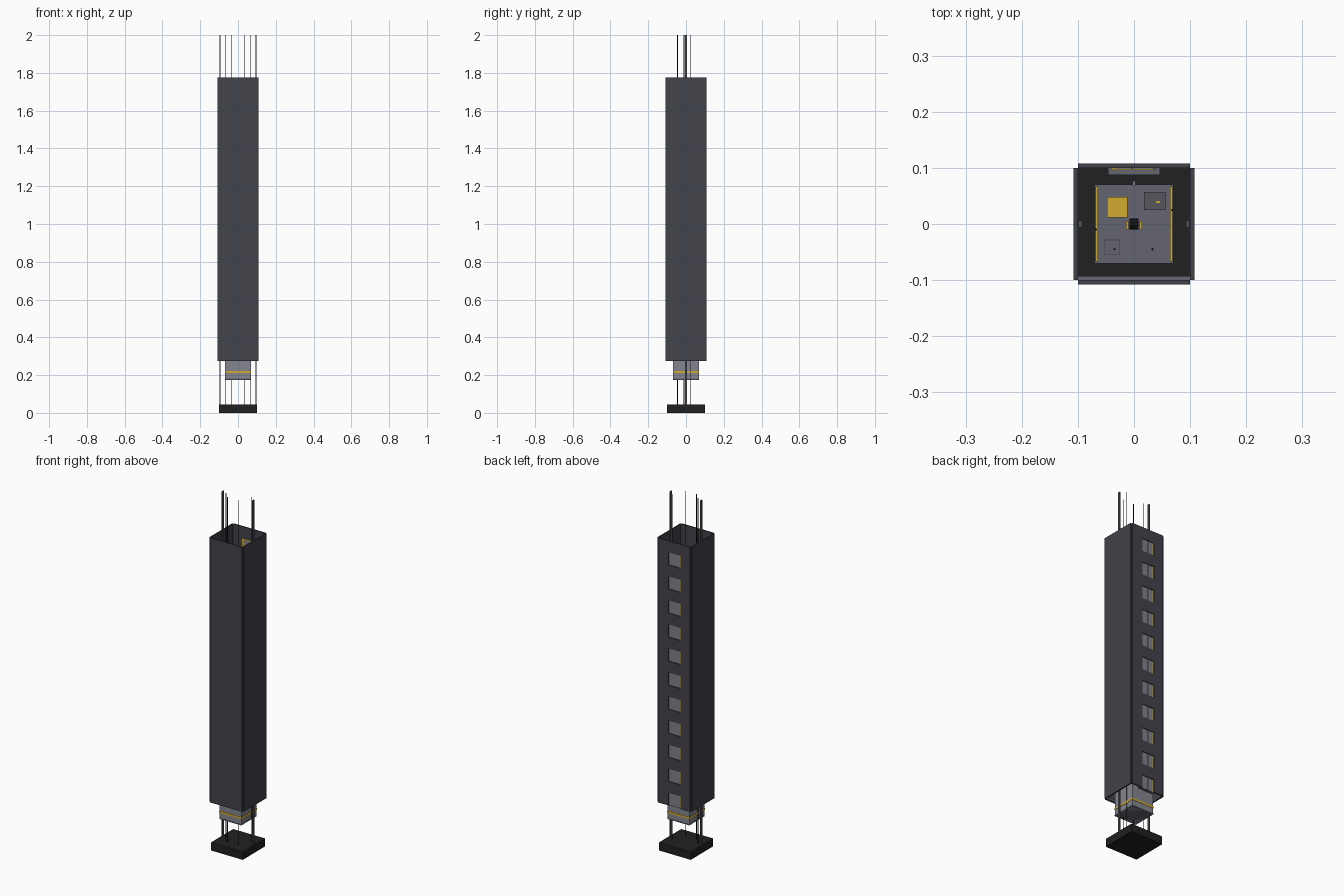
import bpy, bmesh, math
from mathutils import Matrix, Vector

cube = bpy.data.objects.get("Cube")
if cube:
    bpy.data.objects.remove(cube, do_unlink=True)


def material(name, rgb):
    m = bpy.data.materials.new(name)
    m.use_nodes = True
    m.diffuse_color = (*rgb, 1)
    m.node_tree.nodes["Principled BSDF"].inputs["Base Color"].default_value = (*rgb, 1)
    return m


WALL = material("charcoal wall", (0.054, 0.054, 0.07))
BLACK = material("pit black", (0.015, 0.015, 0.015))
LIGHT = material("car panel grey", (0.235, 0.235, 0.28))
STEEL = material("roof steel", (0.125, 0.13, 0.16))
DOOR = material("door grey", (0.22, 0.225, 0.25))
RAIL = material("rail grey", (0.09, 0.095, 0.11))
YELLOW = material("safety yellow", (0.64, 0.41, 0.03))
CABLE = material("cable black", (0.008, 0.008, 0.008))


def finish(name, bm, mat):
    me = bpy.data.meshes.new(name)
    bm.to_mesh(me)
    bm.free()
    me.materials.append(mat)
    ob = bpy.data.objects.new(name, me)
    bpy.context.collection.objects.link(ob)
    return ob


def boxes(name, mat, *ranges):
    """One object from boxes given as (x0, x1, y0, y1, z0, z1)."""
    bm = bmesh.new()
    for x0, x1, y0, y1, z0, z1 in ranges:
        mid = Vector(((x0 + x1) / 2, (y0 + y1) / 2, (z0 + z1) / 2))
        size = Matrix.Diagonal((x1 - x0, y1 - y0, z1 - z0, 1))
        bmesh.ops.create_cube(bm, size=1, matrix=Matrix.Translation(mid) @ size)
    return finish(name, bm, mat)


def rod(name, mat, x, y, z0, z1, r, axis="Z"):
    bm = bmesh.new()
    rot = Matrix.Rotation(math.pi / 2, 4, "Y") if axis == "X" else Matrix()
    bmesh.ops.create_cone(bm, cap_ends=True, segments=10, radius1=r, radius2=r,
                          depth=z1 - z0, matrix=rot)
    ob = finish(name, bm, mat)
    ob.location = (x, y, (z0 + z1) / 2)
    return ob


Z0, Z1, A, B = 0.275, 1.775, 0.1, 0.1075   # shaft bottom, top, inner and outer faces
FLOORS = 11
STEP = (Z1 - Z0) / FLOORS
DH, DX0, DX1 = 0.072, -0.041, 0.035        # doorway height and sides

# Pit block and plain shaft walls
boxes("pit_base", BLACK, (-A, A, -A, A, 0, 0.045))
boxes("front_wall", WALL, (-A, A, -B, -A, Z0, Z1))
for side, s in (("left", 1), ("right", -1)):
    boxes(side + "_wall", WALL, (min(s * A, s * B), max(s * A, s * B), -A, A, Z0, Z1))

# Back wall: two piers and a lintel above each doorway
floors = [Z0 + i * STEP for i in range(FLOORS)]
boxes("back_wall", WALL, (-A, DX0, A, B, Z0, Z1), (DX1, A, A, B, Z0, Z1),
      *[(DX0, DX1, A, B, z + DH, z + STEP) for z in floors])
# Landing doors with two leaves, yellow jambs and headers, and sills inside the shaft
boxes("landing_doors", DOOR,
      *[r for z in floors for r in ((DX0 + 0.007, -0.0035, 0.098, 0.103, z, z + DH),
                                    (-0.003, DX1, 0.098, 0.103, z, z + DH))])
boxes("door_jambs", YELLOW,
      *[r for z in floors for r in ((DX0, DX0 + 0.007, 0.096, 0.104, z, z + DH),
                                    (0.029, 0.039, 0.096, 0.098, z, z + DH),
                                    (DX0, 0.039, 0.096, 0.098, z + DH - 0.006, z + DH))])
boxes("door_sills", STEEL,
      *[(-0.046, 0.046, 0.087, 0.1, z, z + 0.006) for z in floors])

# Beam along the inside of the front wall
boxes("front_beam", STEEL, (-A, A, -A, -0.093, Z0, Z0 + 0.012))

# Guide rails: flat plate and web
for side, s in (("left", 1), ("right", -1)):
    boxes(side + "_guide_rail", RAIL,
          (s * 0.0955 - 0.003, s * 0.0955 + 0.003, -0.0065, 0.0065, 0.045, 2.0))

# Cables
for i, (x, y) in enumerate(((-0.035, -0.045), (0.033, -0.045), (-0.068, -0.01), (0.068, 0.025))):
    rod("cable_%d" % (i + 1), CABLE, x, y, 0.045, 2.0, 0.002)

# Lift car: body, roof panels, warning stripe
C, CB, CT = 0.068, 0.175, 0.31
boxes("car_body", LIGHT, (-C, C, -C, C, CB, CT))
boxes("car_base_trim", STEEL, (-C - 0.001, C + 0.001, -C - 0.001, C + 0.001, CB, CB + 0.006))
boxes("car_stripe", YELLOW, (-C - 0.0015, C + 0.0015, -C - 0.0015, C + 0.0015, 0.21, 0.221))
E, G = 0.07, 0.0004
boxes("car_roof", STEEL, *[(x0, x1, y0, y1, CT, CT + 0.004)
                           for x0, x1 in ((-E, -G), (G, E)) for y0, y1 in ((-E, -G), (G, E))])
R = CT + 0.004

# Roof side rails with posts
for side, s in (("left", 1), ("right", -1)):
    x = s * 0.0665
    boxes(side + "_roof_rail", YELLOW, (x - 0.002, x + 0.002, -0.067, 0.067, R + 0.02, R + 0.024),
          *[(x - 0.0015, x + 0.0015, y - 0.0015, y + 0.0015, R, R + 0.021)
            for y in (-0.065, 0, 0.065)])

# Roof equipment: yellow unit, control box, hatch
boxes("yellow_unit", YELLOW, (-0.048, -0.012, 0.012, 0.048, R, R + 0.014))
boxes("control_box", RAIL, (0.018, 0.056, 0.025, 0.057, R, R + 0.016))
boxes("control_button", YELLOW, (0.039, 0.046, 0.037, 0.041, R + 0.016, R + 0.018))
boxes("hatch_frame", WALL, (-0.053, -0.025, -0.055, -0.028, R, R + 0.001))
boxes("hatch_cover", STEEL, (-0.052, -0.026, -0.054, -0.029, R, R + 0.002))

# Central sheave between two yellow brackets, and a rear roof lug
sheave = rod("sheave", CABLE, 0, 0, R + 0.004, R + 0.02, 0.01, "X")
boxes("sheave_brackets", YELLOW, (-0.014, -0.01, -0.01, 0.005, R, R + 0.02),
      (0.01, 0.014, -0.01, 0.005, R, R + 0.02))
boxes("rear_lug", LIGHT, (-0.003, 0.003, 0.069, 0.077, CT - 0.01, R + 0.004))
